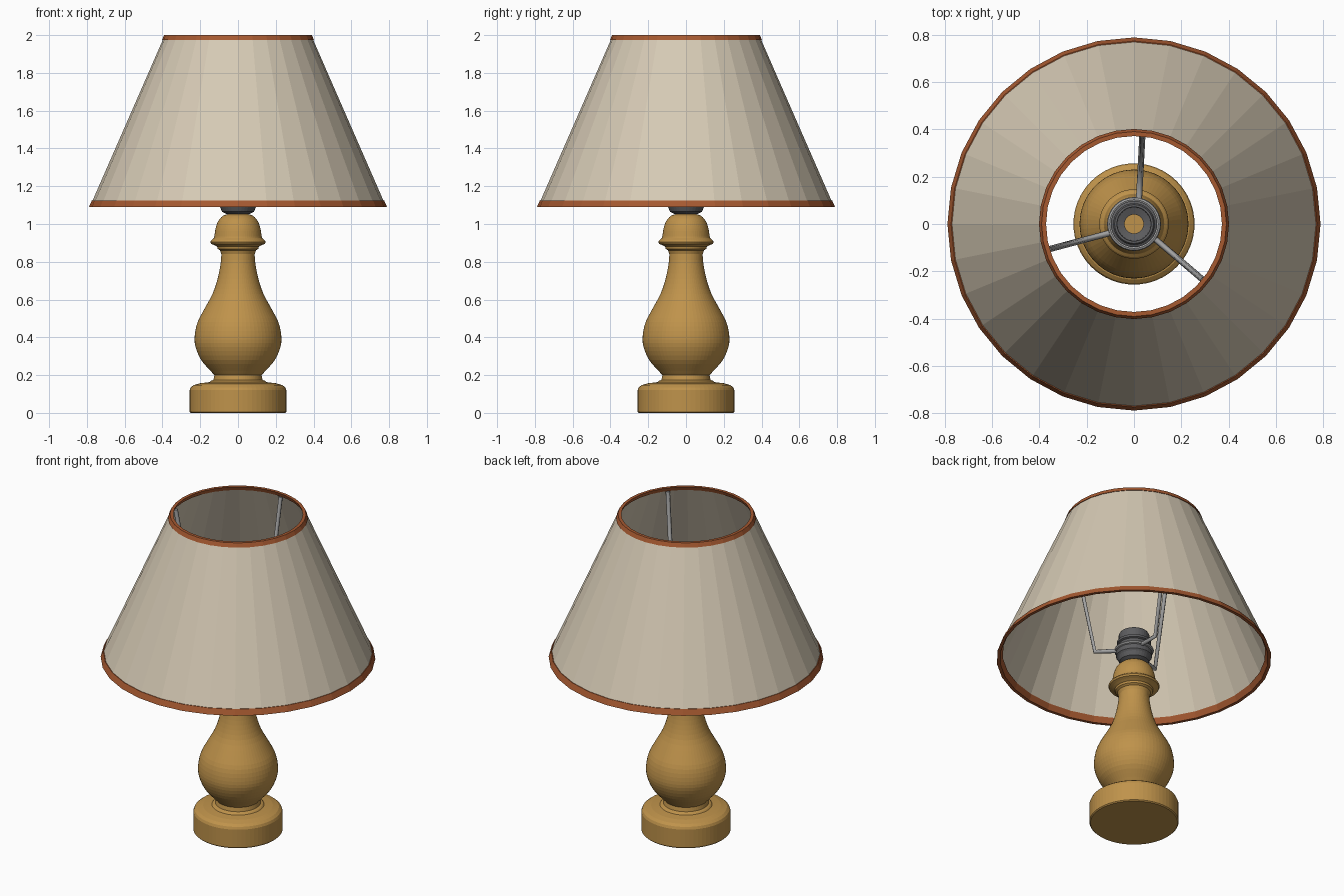
import bpy, bmesh
from math import sin, cos, pi, radians
from mathutils import Vector

if "Cube" in bpy.data.objects:
    bpy.data.objects.remove(bpy.data.objects["Cube"])


def material(name, rgb):
    m = bpy.data.materials.new(name)
    m.diffuse_color = (*rgb, 1)
    m.use_nodes = True
    m.node_tree.nodes["Principled BSDF"].inputs["Base Color"].default_value = m.diffuse_color
    return m


gold = material("gold", (0.52, 0.29, 0.07))
cream = material("cream_cloth", (0.67, 0.59, 0.46))
rust = material("rust_trim", (0.38, 0.10, 0.03))
dark = material("dark_metal", (0.11, 0.11, 0.115))
steel = material("steel", (0.36, 0.36, 0.36))


def finish(name, bm, mat):
    bmesh.ops.recalc_face_normals(bm, faces=bm.faces)
    me = bpy.data.meshes.new(name)
    bm.to_mesh(me)
    bm.free()
    me.materials.append(mat)
    ob = bpy.data.objects.new(name, me)
    bpy.context.collection.objects.link(ob)
    return ob


def lathe(name, profile, mat, sides, closed=False):
    """Spin an (r, z) profile about z; open profiles get flat caps."""
    bm = bmesh.new()
    rings = [[bm.verts.new((r * cos(2 * pi * i / sides), r * sin(2 * pi * i / sides), z))
              for i in range(sides)] for r, z in profile]
    pairs = list(zip(rings, rings[1:]))
    if closed:
        pairs.append((rings[-1], rings[0]))
    else:
        bm.faces.new(rings[0])
        bm.faces.new(rings[-1])
    for a, b in pairs:
        for i in range(sides):
            j = (i + 1) % sides
            bm.faces.new((a[i], a[j], b[j], b[i]))
    return finish(name, bm, mat)


def smooth_curve(pts, steps=3):
    """Catmull-Rom curve through the profile points."""
    p = [Vector(q) for q in pts]
    p = [2 * p[0] - p[1]] + p + [2 * p[-1] - p[-2]]
    out = []
    for a, b, c, d in zip(p, p[1:], p[2:], p[3:]):
        for k in range(steps):
            t = k / steps
            out.append(0.5 * (2 * b + (c - a) * t + (2 * a - 5 * b + 4 * c - d) * t * t
                              + (3 * b - a - 3 * c + d) * t ** 3))
    return [tuple(v) for v in out] + [tuple(pts[-1])]


# turned body: foot, bulb and neck, collar and cap
foot = [(0.25, 0), (0.256, 0.006), (0.256, 0.12), (0.25, 0.135), (0.235, 0.147), (0.20, 0.157),
        (0.15, 0.163), (0.143, 0.17), (0.13, 0.175)]
bulb = smooth_curve([(0.125, 0.20), (0.145, 0.222), (0.195, 0.28), (0.225, 0.35), (0.229, 0.41),
                     (0.214, 0.48), (0.178, 0.55), (0.135, 0.63), (0.108, 0.71),
                     (0.092, 0.79), (0.088, 0.84)])
collar = [(0.095, 0.86), (0.107, 0.868), (0.11, 0.88), (0.125, 0.888), (0.142, 0.895),
          (0.147, 0.905), (0.14, 0.915), (0.128, 0.925)]
cap = smooth_curve([(0.125, 0.935), (0.119, 0.975), (0.105, 1.015), (0.08, 1.043), (0.05, 1.053)])
lathe("turned_body", foot + bulb + collar + cap, gold, 64)

# hollow bulb socket
lathe("bulb_socket", [(0.04, 1.052), (0.06, 1.052), (0.085, 1.065), (0.095, 1.09), (0.103, 1.10),
                      (0.103, 1.135), (0.088, 1.15), (0.088, 1.175), (0.098, 1.18), (0.098, 1.195),
                      (0.088, 1.20), (0.088, 1.24), (0.082, 1.25), (0.072, 1.25),
                      (0.07, 1.10), (0.04, 1.09)], dark, 32, closed=True)

# wire ring gripping the socket
lathe("shade_ring", [(0.103 + 0.011 * cos(2 * pi * k / 8), 1.14 + 0.011 * sin(2 * pi * k / 8))
                     for k in range(8)], steel, 32, closed=True)

# three bent arms from the ring up to the shade top
for n, (a0, a1) in enumerate([(78, 84.6), (201, 196.5), (-35, -39)], 1):
    a0, a1 = radians(a0), radians(a1)
    start = Vector((0.1 * cos(a0), 0.1 * sin(a0), 1.135))
    end = Vector((0.378 * cos(a1), 0.378 * sin(a1), 1.975))
    elbow = start.lerp(end, 0.45)
    elbow.z = 1.13
    cu = bpy.data.curves.new(f"shade_arm_{n}", "CURVE")
    cu.dimensions = "3D"
    cu.bevel_depth = 0.013
    cu.bevel_resolution = 1
    cu.use_fill_caps = True
    sp = cu.splines.new("POLY")
    sp.points.add(2)
    for p, co in zip(sp.points, (start, elbow, end)):
        p.co = (*co, 1)
    cu.materials.append(steel)
    bpy.context.collection.objects.link(bpy.data.objects.new(f"shade_arm_{n}", cu))


# conical shade with trim bands
def shade_r(z):
    return 0.785 - (z - 1.09) * (0.785 - 0.387) / 0.91


def cone_band(name, z0, z1, outer, inner, mat):
    lathe(name, [(shade_r(z0) + outer, z0), (shade_r(z1) + outer, z1),
                 (shade_r(z1) - inner, z1), (shade_r(z0) - inner, z0)], mat, 32, closed=True)


cone_band("lamp_shade", 1.095, 1.995, 0.0, 0.01, cream)
cone_band("bottom_trim", 1.09, 1.125, 0.004, 0.015, rust)
cone_band("top_trim", 1.975, 2.0, 0.004, 0.015, rust)
